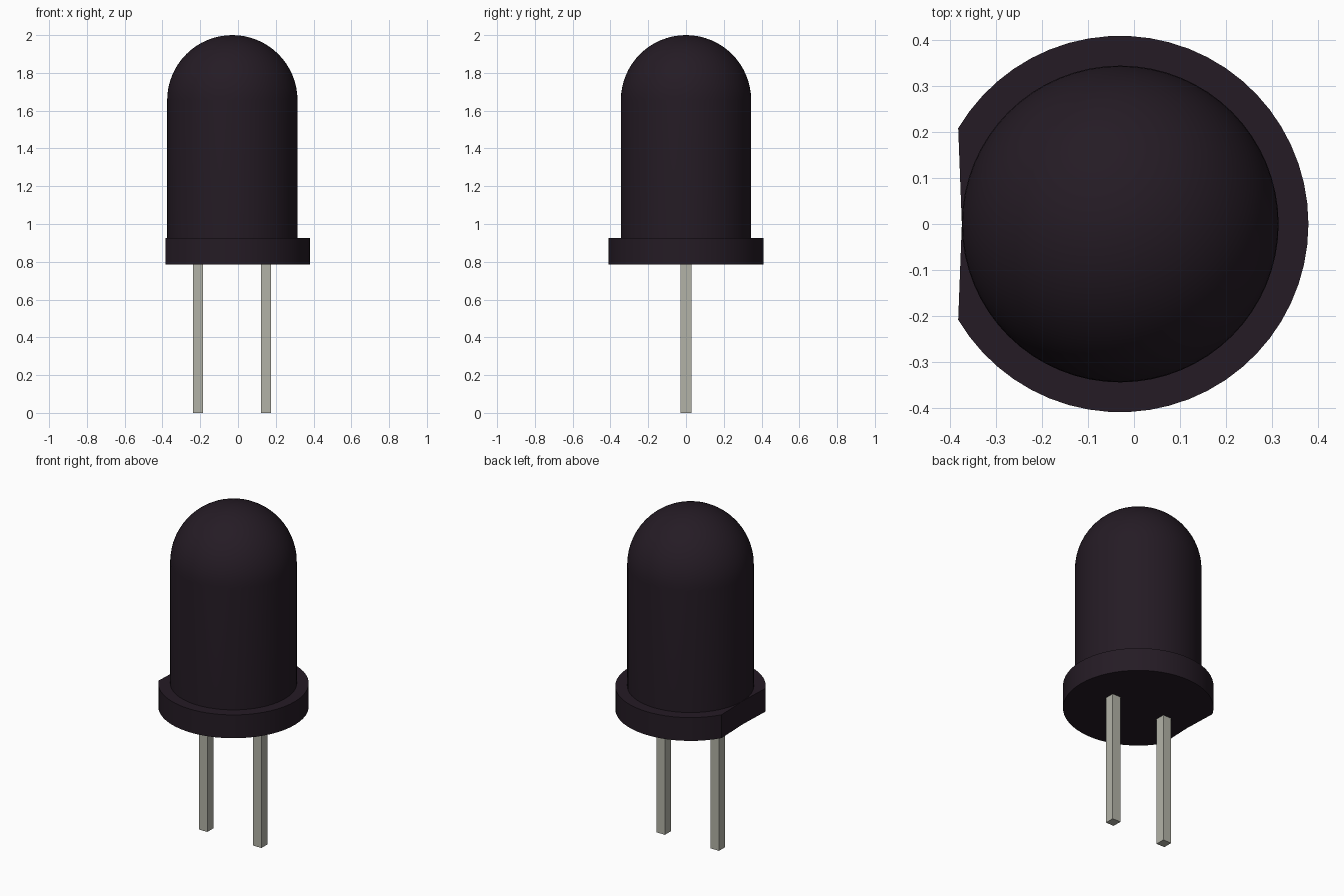
import bpy, bmesh
from math import sin, cos, pi, atan2, radians

if "Cube" in bpy.data.objects:
    bpy.data.objects.remove(bpy.data.objects["Cube"])

CX = -0.03          # axis of the bulb
R_BODY, R_RIM = 0.345, 0.41
Z_RIM0, Z_RIM1, Z_TOP = 0.785, 0.925, 2.0


def material(name, rgb):
    m = bpy.data.materials.new(name)
    m.diffuse_color = (*rgb, 1)
    m.use_nodes = True
    m.node_tree.nodes["Principled BSDF"].inputs["Base Color"].default_value = m.diffuse_color
    return m


def finish(bm, name, mat, smooth=True):
    bmesh.ops.recalc_face_normals(bm, faces=bm.faces)
    me = bpy.data.meshes.new(name)
    bm.to_mesh(me)
    bm.free()
    ob = bpy.data.objects.new(name, me)
    bpy.context.collection.objects.link(ob)
    me.materials.append(mat)
    if smooth:
        bpy.ops.object.select_all(action='DESELECT')
        ob.select_set(True)
        bpy.context.view_layer.objects.active = ob
        bpy.ops.object.shade_smooth_by_angle(angle=radians(30))
    return ob


dark = material("dark_plastic", (0.018, 0.011, 0.018))
metal = material("lead_metal", (0.45, 0.45, 0.39))

# Domed body: straight wall and hemisphere spun around the axis
bm = bmesh.new()
zc = Z_TOP - R_BODY
profile = [(R_BODY, Z_RIM1)]
profile += [(R_BODY * cos(i * pi / 32), zc + R_BODY * sin(i * pi / 32)) for i in range(16)]
profile.append((0, Z_TOP))
verts = [bm.verts.new((CX + r, 0, z)) for r, z in profile]
edges = [bm.edges.new(pair) for pair in zip(verts, verts[1:])]
bmesh.ops.spin(bm, geom=verts + edges, cent=(CX, 0, 0), axis=(0, 0, 1),
               angle=2 * pi, steps=64)
bmesh.ops.remove_doubles(bm, verts=bm.verts, dist=1e-4)
finish(bm, "domed_body", dark)

# Rim: disc with one side cut flat, dipping slightly in the middle
bm = bmesh.new()
a = atan2(0.208, -0.352)
n = 48
outline = [(CX + R_RIM * cos(t), R_RIM * sin(t))
           for t in (-a + 2 * a * i / n for i in range(n + 1))]
outline.append((CX - R_BODY, 0))
face = bm.faces.new([bm.verts.new((x, y, Z_RIM0)) for x, y in outline])
ext = bmesh.ops.extrude_face_region(bm, geom=[face], use_keep_orig=True)
bmesh.ops.translate(bm, vec=(0, 0, Z_RIM1 - Z_RIM0),
                    verts=[v for v in ext["geom"] if isinstance(v, bmesh.types.BMVert)])
finish(bm, "flat_sided_rim", dark)

# Two square leads
for name, x in (("left_lead", -0.212), ("right_lead", 0.148)):
    bm = bmesh.new()
    bmesh.ops.create_cube(bm, size=1)
    bmesh.ops.scale(bm, vec=(0.055, 0.057, Z_RIM0), verts=bm.verts)
    bmesh.ops.translate(bm, vec=(x, 0, Z_RIM0 / 2), verts=bm.verts)
    finish(bm, name, metal, smooth=False)
